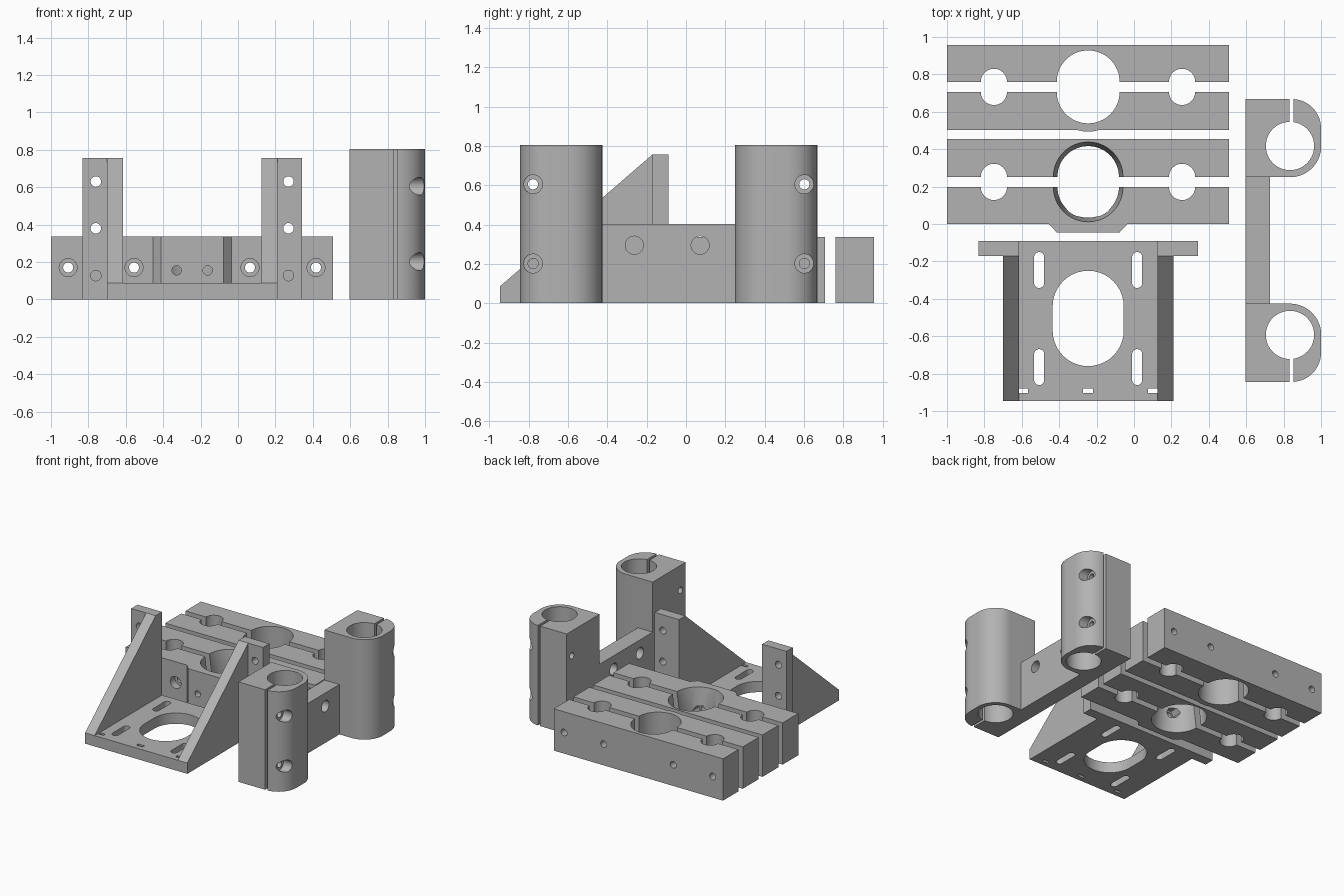
import bpy, bmesh, math
from mathutils import Vector

old = bpy.data.objects.get("Cube")
if old:
    bpy.data.objects.remove(old)

grey = bpy.data.materials.new("plain grey")
grey.use_nodes = True
GREY = (0.45, 0.45, 0.45, 1)
grey.diffuse_color = GREY
grey.node_tree.nodes["Principled BSDF"].inputs["Base Color"].default_value = GREY


def place(axis, u, v, w):
    """Profile coordinates u, v plus distance w along the axis."""
    return Vector({"x": (w, u, v), "y": (u, w, v), "z": (u, v, w)}[axis])


def loft(name, axis, low, high, start, end):
    bm = bmesh.new()
    a = [bm.verts.new(place(axis, u, v, start)) for u, v in low]
    b = [bm.verts.new(place(axis, u, v, end)) for u, v in high]
    bm.faces.new(a)
    bm.faces.new(b)
    for i in range(len(a)):
        j = (i + 1) % len(a)
        bm.faces.new((a[i], a[j], b[j], b[i]))
    bmesh.ops.recalc_face_normals(bm, faces=bm.faces)
    mesh = bpy.data.meshes.new(name)
    bm.to_mesh(mesh)
    bm.free()
    mesh.materials.append(grey)
    obj = bpy.data.objects.new(name, mesh)
    bpy.context.collection.objects.link(obj)
    return obj


def prism(name, axis, outline, start, end):
    return loft(name, axis, outline, outline, start, end)


def rect(u0, u1, v0, v1):
    return [(u0, v0), (u1, v0), (u1, v1), (u0, v1)]


def arc(u, v, r, a0, a1, n):
    angles = [math.radians(a0 + (a1 - a0) * i / n) for i in range(n + 1)]
    return [(u + r * math.cos(a), v + r * math.sin(a)) for a in angles]


def circle(u, v, r, n=48):
    return arc(u, v, r, 0, 360, n)[:-1]


def slot(u, v, r, half):
    return arc(u, v + half, r, 0, 180, 20) + arc(u, v - half, r, 180, 360, 20)


def hole(axis, outline, start, end):
    return prism("cutter", axis, outline, start, end)


def cut(body, cutters):
    for c in cutters:
        c.hide_render = True
        m = body.modifiers.new("cut", "BOOLEAN")
        m.operation, m.solver, m.object = "DIFFERENCE", "EXACT", c
    bpy.context.view_layer.update()
    mesh = bpy.data.meshes.new_from_object(
        body.evaluated_get(bpy.context.evaluated_depsgraph_get()))
    body.modifiers.clear()
    body.data = mesh
    for c in cutters:
        bpy.data.objects.remove(c)
    # round surfaces smooth, edges sharp
    bpy.ops.object.select_all(action="DESELECT")
    body.select_set(True)
    bpy.context.view_layer.objects.active = body
    bpy.ops.object.shade_smooth_by_angle(angle=math.radians(25))


MID = -0.245              # centre line of bars and bracket
BAR_H, BAR_Z = 0.337, 0.17


# Split clamp bars: half bores on the edge facing their partner
def clamp_bar(name, y0, y1, seam, bump=(), grooved=False, counterbore=False):
    outline = [(-1, y0), *bump, (0.508, y0), (0.508, y1), (-1, y1)]
    bar = prism(name, "z", outline, 0, BAR_H)
    cutters = [hole("z", circle(x, seam, 0.07), -0.1, 0.5) for x in (-0.749, 0.257)]
    if grooved:
        wide, narrow = circle(MID, seam, 0.188, 64), circle(MID, seam, 0.163, 64)
        cutters += [loft("cutter", "z", wide, narrow, -0.01, 0.18),
                    loft("cutter", "z", narrow, wide, 0.16, 0.35)]
    else:
        cutters.append(hole("z", circle(MID, seam, 0.168, 64), -0.1, 0.5))
    for x in (-0.908, -0.556, 0.064, 0.417):
        cutters.append(hole("y", circle(x, BAR_Z, 0.027, 24), y0 - 0.1, y1 + 0.1))
        if counterbore:
            cutters.append(hole("y", circle(x, BAR_Z, 0.048, 32), y0 - 0.1, y0 + 0.06))
    return bar, cutters


round_bump = [(MID + dx, y) for dx, y in
              ((-0.061, 0.503), (-0.03, 0.496), (0, 0.494), (0.03, 0.496), (0.061, 0.503))]
wedge_bump = [(MID - 0.21, 0), (MID - 0.168, -0.045), (MID + 0.168, -0.045), (MID + 0.21, 0)]

cut(*clamp_bar("rear_clamp_bar_back", 0.76, 0.957, 0.76))
cut(*clamp_bar("rear_clamp_bar_front", 0.503, 0.706, 0.706, round_bump, counterbore=True))
cut(*clamp_bar("front_clamp_bar_back", 0.252, 0.455, 0.252, grooved=True))
bar, cutters = clamp_bar("front_clamp_bar_front", 0, 0.198, 0.198, wedge_bump,
                         grooved=True, counterbore=True)
# screw holes with nut pockets through the bump
for dx in (-0.083, 0.083):
    cutters += [hole("y", circle(MID + dx, 0.155, 0.025, 24), -0.1, 0.1),
                hole("y", circle(MID + dx, 0.155, 0.045, 6), 0.005, 0.12)]
cut(bar, cutters)

# Motor bracket plate with opening, slots and small windows
plate = prism("bracket_plate", "z", rect(MID - 0.37, MID + 0.37, -0.945, -0.09), 0, 0.087)
cutters = [hole("z", slot(MID, -0.505, 0.19, 0.065), -0.1, 0.2)]
for dx in (-0.262, 0.262):
    for y in (-0.246, -0.765):
        cutters.append(hole("z", slot(MID + dx, y, 0.027, 0.069), -0.1, 0.2))
for dx in (-0.348, 0, 0.348):
    cutters.append(hole("z", rect(MID + dx - 0.027, MID + dx + 0.027, -0.904, -0.88), -0.1, 0.2))
cut(plate, cutters)

# Bracket ribs and flanges, mirrored about the centre line
RIB = [(-0.945, 0), (-0.17, 0), (-0.17, 0.757), (-0.945, 0.087)]
for side, s in (("left", 1), ("right", -1)):
    prism(side + "_bracket_rib", "x", RIB, MID + s * 0.37, MID + s * 0.455)
    flange = prism(side + "_bracket_flange", "y",
                   rect(MID + s * 0.37, MID + s * 0.587, 0, 0.757), -0.17, -0.09)
    cut(flange, [hole("y", circle(MID + s * 0.515, z, 0.028, 24), -0.3, 0)
                 for z in (0.127, 0.38, 0.63)])

# Rod holder: two split posts mirrored about its middle
HOLD_Y, POST_H = -0.088, 0.805
for name, s in (("back_rod_post", 1), ("front_rod_post", -1)):
    def flip(points):
        return [(x, HOLD_Y + s * y) for x, y in points]
    outline = [(0.595, 0.338), *arc(0.834, 0.505, 0.167, -90, 0, 20),
               *arc(0.844, 0.6, 0.156, 0, 90, 20), (0.595, 0.756)]
    post = prism(name, "z", flip(outline), 0, POST_H)
    cutters = [hole("z", flip(circle(0.834, 0.505, 0.129, 64)), -0.1, 1),
               hole("z", flip(rect(0.832, 0.852, 0.55, 0.9)), -0.1, 1)]
    for z in (0.202, 0.605):
        y = HOLD_Y + s * 0.69
        cutters += [hole("x", circle(y, z, 0.026, 24), 0.4, 1.2),
                    hole("x", circle(y, z, 0.048, 32), 0.915, 1.2)]
    cut(post, cutters)

# Web joining the posts
web = prism("rod_holder_web", "x", rect(HOLD_Y - 0.338, HOLD_Y + 0.338, 0, 0.402), 0.595, 0.728)
cut(web, [hole("x", circle(y, 0.295, 0.046, 32), 0.4, 0.9) for y in (-0.263, 0.072)])
